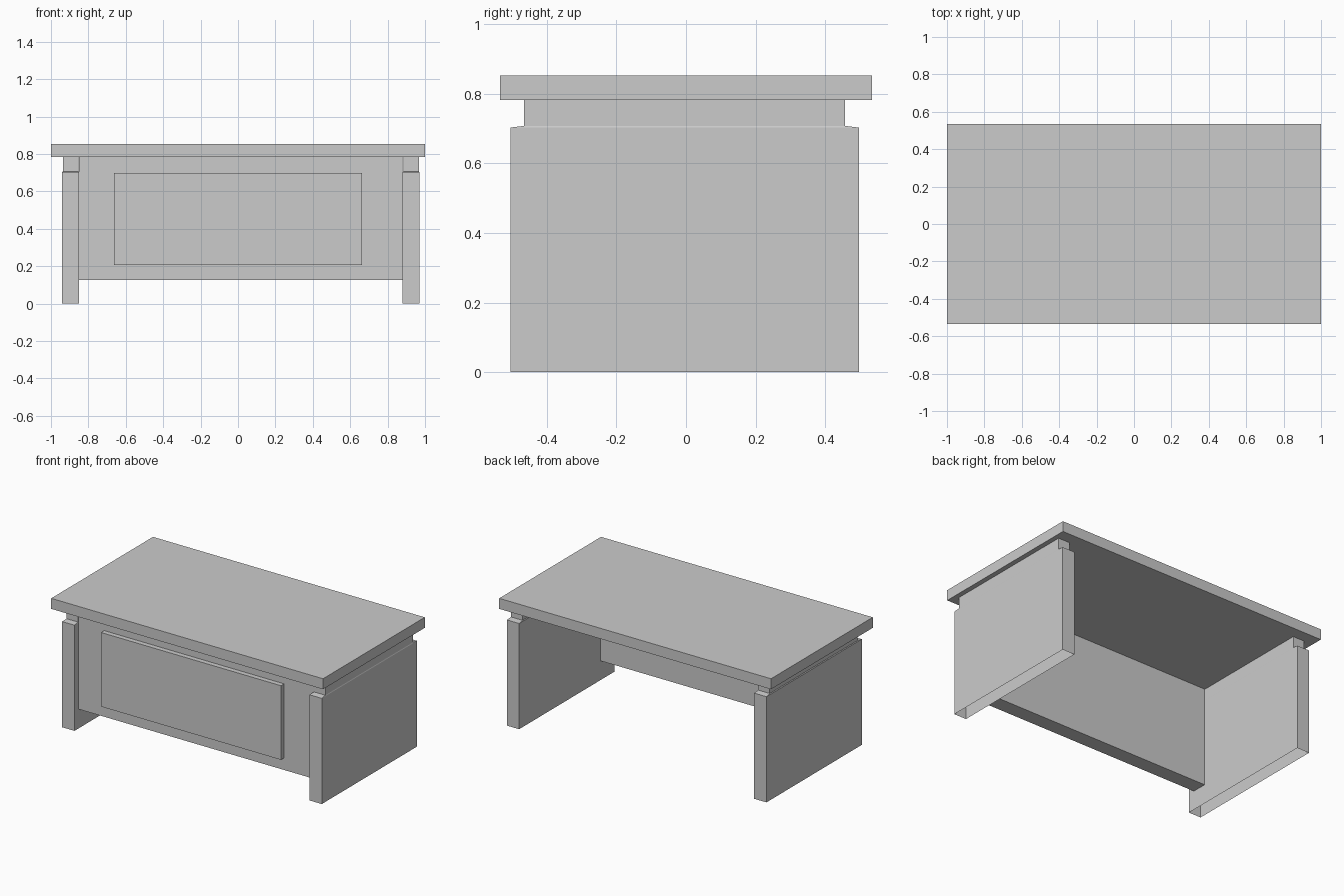
import bpy, bmesh

if "Cube" in bpy.data.objects:
    bpy.data.objects.remove(bpy.data.objects["Cube"])


def make_object(name, bm):
    bmesh.ops.recalc_face_normals(bm, faces=bm.faces)
    mesh = bpy.data.meshes.new(name)
    bm.to_mesh(mesh)
    bm.free()
    obj = bpy.data.objects.new(name, mesh)
    bpy.context.collection.objects.link(obj)
    return obj


def stacked_rings(name, rings, bottom=True):
    """Rectangular rings (x0, x1, y0, y1, z) bridged from bottom to top."""
    bm = bmesh.new()
    loops = [[bm.verts.new((x, y, z)) for x, y in
              ((x0, y0), (x1, y0), (x1, y1), (x0, y1))]
             for x0, x1, y0, y1, z in rings]
    for low, high in zip(loops, loops[1:]):
        for i in range(4):
            j = (i + 1) % 4
            bm.faces.new((low[i], low[j], high[j], high[i]))
    bm.faces.new(loops[-1])
    if bottom:
        bm.faces.new(loops[0][::-1])
    return make_object(name, bm)


def box(name, x0, x1, y0, y1, z0, z1):
    return stacked_rings(name, [(x0, x1, y0, y1, z0), (x0, x1, y0, y1, z1)])


# Overhanging table top
box("desk_top", -1, 1, -0.535, 0.535, 0.783, 0.853)

# Side pedestals: open underneath, with a narrower neck below the top
for side, x0, x1 in (("left", -0.94, -0.85), ("right", 0.88, 0.97)):
    stacked_rings(side + "_side_panel", [
        (x0, x1, -0.505, 0.497, 0.0),
        (x0, x1, -0.505, 0.497, 0.703),
        (x0 + 0.004, x1 - 0.002, -0.465, 0.457, 0.708),
        (x0 + 0.004, x1 - 0.002, -0.465, 0.457, 0.783)], bottom=False)

# Front modesty panel and its raised field
box("front_panel", -0.85, 0.88, -0.46, -0.36, 0.127, 0.783)
box("raised_front_field", -0.662, 0.662, -0.493, -0.46, 0.207, 0.70)
